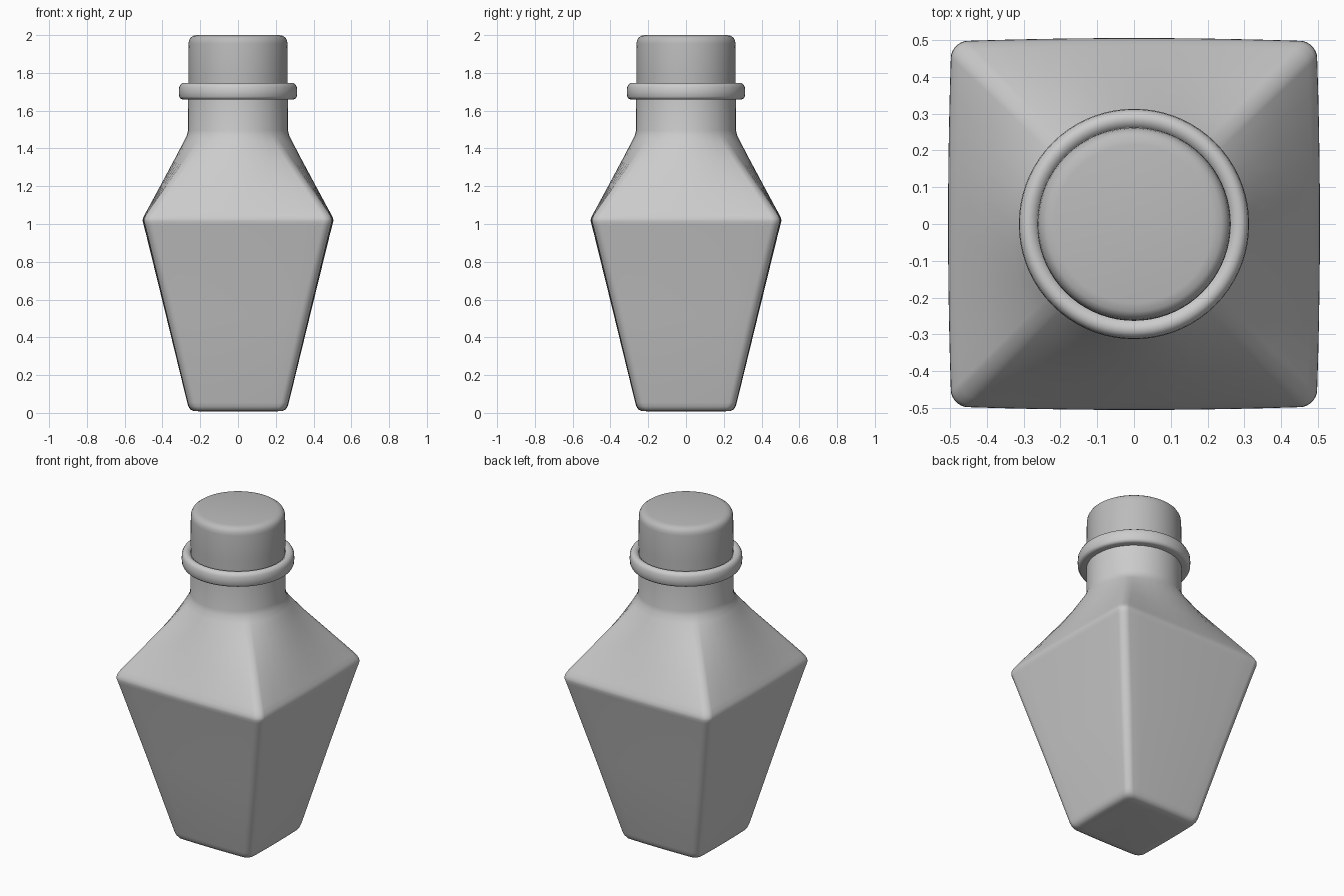
import bpy, bmesh, math

if "Cube" in bpy.data.objects:
    bpy.data.objects.remove(bpy.data.objects["Cube"])


def finish(name, bm, angle):
    bmesh.ops.recalc_face_normals(bm, faces=bm.faces)
    me = bpy.data.meshes.new(name)
    bm.to_mesh(me)
    bm.free()
    ob = bpy.data.objects.new(name, me)
    bpy.context.collection.objects.link(ob)
    bpy.ops.object.select_all(action='DESELECT')
    ob.select_set(True)
    bpy.context.view_layer.objects.active = ob
    bpy.ops.object.shade_smooth_by_angle(angle=math.radians(angle))
    return ob


def loft(name, sections, closed=False, angle=50):
    """Skin a stack of rings, each a list of (x, y, z) points."""
    bm = bmesh.new()
    rings = [[bm.verts.new(p) for p in s] for s in sections]
    pairs = list(zip(rings, rings[1:]))
    if closed:
        pairs.append((rings[-1], rings[0]))
    n = len(rings[0])
    for a, b in pairs:
        for i in range(n):
            j = (i + 1) % n
            bm.faces.new((a[i], a[j], b[j], b[i]))
    if not closed:
        bm.faces.new(rings[0])
        bm.faces.new(rings[-1])
    return finish(name, bm, angle)


def unit_square(r, arc=8, side=10):
    """Rounded square outline with slightly bowed sides."""
    pts = []
    for q in range(4):
        c, s = round(math.cos(q * math.pi / 2)), round(math.sin(q * math.pi / 2))
        quarter = [(1, -(1 - r) + 2 * (1 - r) * i / side) for i in range(side)]
        quarter += [(1 - r + r * math.cos(a), 1 - r + r * math.sin(a))
                    for a in (math.pi / 2 * k / arc for k in range(arc))]
        pts += [(c * x - s * y, s * x + c * y) for x, y in quarter]
    bow = 0.018
    return [(x * (1 - bow * y * y), y * (1 - bow * x * x)) for x, y in pts]


def section(h, z, t, r):
    """Ring blended from rounded square (t=0) to circle (t=1)."""
    out = []
    for x, y in unit_square(r):
        d = math.hypot(x, y)
        out.append((h * (x * (1 - t) + x / d * t), h * (y * (1 - t) + y / d * t), z))
    return out


def circle(r, z, n=72):
    return [(r * math.cos(2 * math.pi * i / n), r * math.sin(2 * math.pi * i / n), z)
            for i in range(n)]


# bottle: square tapered body, shoulder and round neck (half width, z, roundness, corner)
body = [(0.20, 0.008, 0, .16), (0.235, 0.010, 0, .16), (0.252, 0.018, 0, .16),
        (0.262, 0.033, 0, .15), (0.269, 0.055, 0, .14), (0.38, 0.51, 0, .12),
        (0.488, 0.95, 0, .09), (0.500, 0.995, 0, .09), (0.505, 1.015, 0, .09),
        (0.504, 1.028, 0, .09), (0.497, 1.045, 0, .09), (0.483, 1.07, .02, .09),
        (0.41, 1.205, .25, .10), (0.335, 1.345, .62, .12), (0.288, 1.435, .92, .14),
        (0.272, 1.467, 1, .14), (0.265, 1.495, 1, .14), (0.264, 1.70, 1, .14)]
loft("bottle", [section(*b) for b in body])

# collar ring round the neck
collar = [(0.255, 1.660), (0.295, 1.660), (0.305, 1.664), (0.311, 1.675), (0.313, 1.70),
          (0.311, 1.725), (0.304, 1.739), (0.293, 1.746), (0.278, 1.746), (0.267, 1.738),
          (0.255, 1.725)]
loft("neck_collar", [circle(r, z) for r, z in collar], closed=True)

# stopper cap
cap = [(0.262, 1.69), (0.263, 1.80), (0.262, 1.955), (0.259, 1.973), (0.251, 1.987),
       (0.238, 1.996), (0.215, 2.0)]
loft("cap", [circle(r, z) for r, z in cap])
cap_mat = bpy.data.materials.new("cap_grey")
cap_mat.diffuse_color = (0.5, 0.5, 0.5, 1)
cap_mat.use_nodes = True
cap_mat.node_tree.nodes["Principled BSDF"].inputs["Base Color"].default_value = cap_mat.diffuse_color
bpy.data.objects["cap"].data.materials.append(cap_mat)
